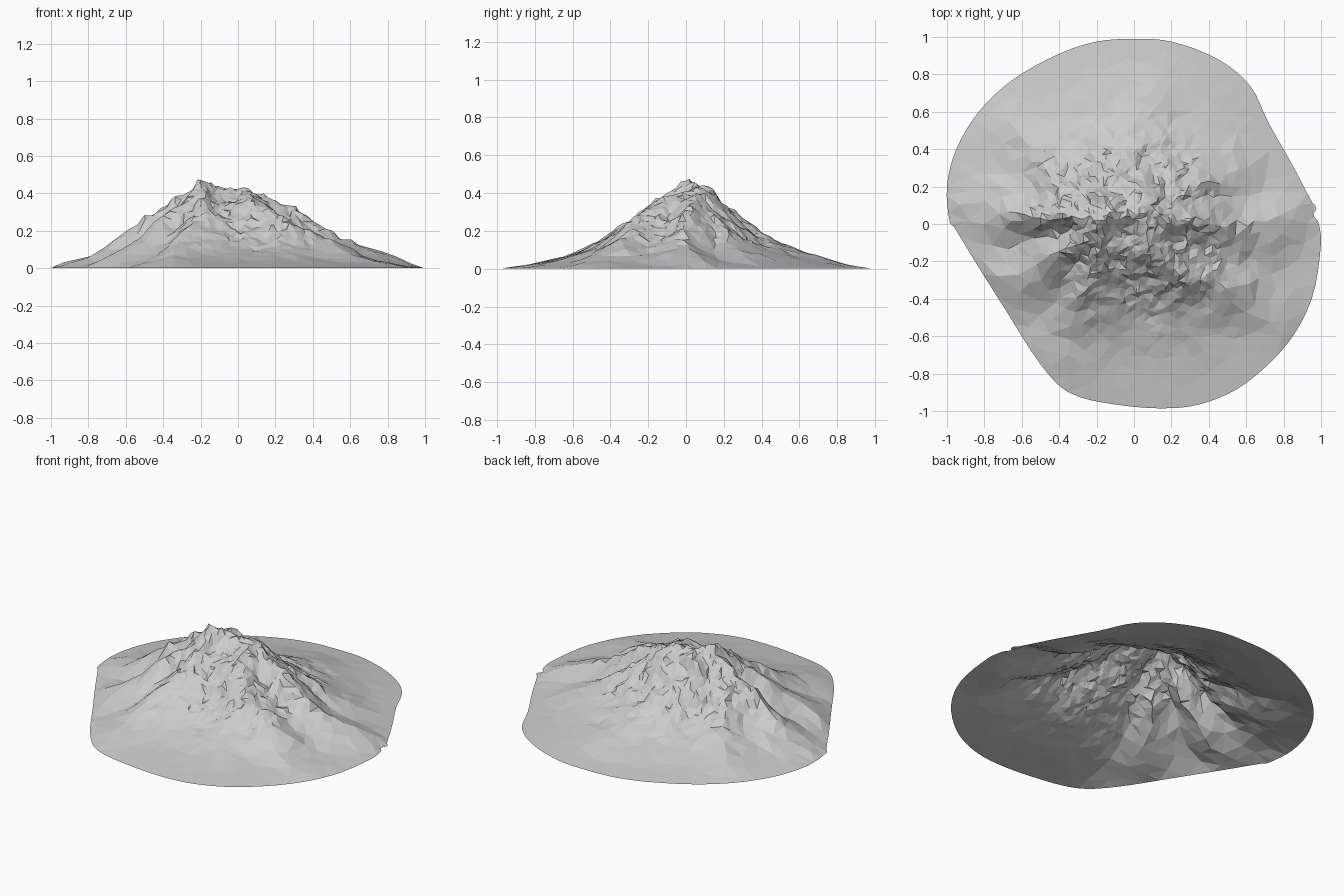
import bpy, bmesh, math, random
from mathutils import Vector, noise
from mathutils.geometry import delaunay_2d_cdt, interpolate_bezier

if "Cube" in bpy.data.objects:
    bpy.data.objects.remove(bpy.data.objects["Cube"])

random.seed(7)

# Foot outline, counter-clockwise as seen from above
OUTLINE = [(1.0, -.1), (.985, .01), (.96, .05), (.975, .085), (.95, .12), (.85, .31), (.72, .54),
           (.62, .74), (.45, .88), (.2, .975), (0, .99), (-.2, .975), (-.4, .91), (-.65, .77),
           (-.83, .6), (-.95, .4), (-1.0, .2), (-.985, .01), (-.96, -.02), (-.85, -.2), (-.68, -.47),
           (-.5, -.75), (-.35, -.9), (-.1, -.965), (.2, -.985), (.4, -.95), (.6, -.85), (.82, -.64),
           (.95, -.4)]
CENTRE = Vector((-.03, .02))

# Ridge lines: (x, y, crest height)
RIDGES = [
    # summit crest and long east ridge
    [(-.21, 0, .47), (-.12, .06, .435), (.02, .08, .425), (.12, .06, .40), (.22, .03, .365),
     (.3, .01, .33), (.4, 0, .25), (.5, -.02, .19), (.7, 0, .12), (.85, .05, .055), (.97, .08, 0)],
    # west ridge
    [(-.21, 0, .455), (-.3, .04, .39), (-.4, .06, .33), (-.5, .04, .275), (-.6, .05, .195),
     (-.7, .08, .125), (-.85, .1, .05)],
    # west-south-west spur
    [(-.21, 0, .455), (-.3, -.1, .345), (-.42, -.19, .25), (-.53, -.27, .16), (-.66, -.34, .07)],
    # south-west spur
    [(-.21, 0, .455), (-.18, -.1, .40), (-.2, -.2, .33), (-.25, -.35, .235), (-.3, -.5, .15), (-.32, -.65, .065)],
    # south-east spur
    [(.05, .06, .42), (.08, -.1, .385), (.2, -.2, .30), (.35, -.29, .22), (.55, -.37, .13), (.7, -.45, .05)],
    # north spur
    [(-.12, .06, .435), (-.13, .14, .43), (-.12, .19, .34), (-.05, .31, .25), (.03, .44, .165), (.08, .6, .09)],
    # north-west and north-east spurs
    [(-.3, .04, .39), (-.38, .17, .27), (-.48, .33, .16), (-.58, .45, .08)],
    [(.15, .06, .39), (.22, .16, .30), (.36, .22, .20), (.5, .28, .11)],
]
# Gentle skirt: (fraction of the way to the foot, height)
SKIRT = [(0, .36), (.12, .325), (.25, .235), (.4, .15), (.55, .09), (.7, .05), (.85, .02), (1, 0), (9, 0)]


def smooth_loop(pts, n=4):
    out, k = [], len(pts)
    P = [Vector(p) for p in pts]
    for i in range(k):
        a, b, c, d = (P[(i + j) % k] for j in (-1, 0, 1, 2))
        step = (c - b).length
        tb, tc = (c - a).normalized() * step / 3, (d - b).normalized() * step / 3
        out += interpolate_bezier(b, b + tb, c - tc, c, n + 1)[:-1]
    return [Vector(p[:2]) for p in out]


rim = smooth_loop(OUTLINE)


def foot_fraction(p):
    """0 at the centre, 1 on the outline."""
    d = p - CENTRE
    for a, b in zip(rim, rim[1:] + rim[:1]):
        a, b = a - CENTRE, b - CENTRE
        area = a.x * b.y - a.y * b.x
        u = (d.x * b.y - d.y * b.x) / area
        v = (a.x * d.y - a.y * d.x) / area
        if u >= -1e-6 and v >= -1e-6:
            return u + v
    return 1


def skirt_height(t):
    for (t0, h0), (t1, h1) in zip(SKIRT, SKIRT[1:]):
        if t <= t1:
            return h0 + (h1 - h0) * (t - t0) / (t1 - t0)
    return 0


def nearest_on_ridge(p, ridge):
    best = (9, 0)
    for a, b in zip(ridge, ridge[1:]):
        A, B = Vector(a[:2]), Vector(b[:2])
        s = max(0, min(1, (p - A).dot(B - A) / (B - A).length_squared))
        best = min(best, ((p - A.lerp(B, s)).length, a[2] + (b[2] - a[2]) * s))
    return best


def height(p):
    t = foot_fraction(p)
    base = skirt_height(t)
    # bend the ridge lines so they wander
    w = p + noise.noise_vector(Vector((p.x, p.y, 2)) * 6).xy * .035
    h = base
    for ridge in RIDGES:
        d, crest = nearest_on_ridge(w, ridge)
        h = max(h, base + max(0, crest - base) * math.exp(-(d / .125) ** 1.5))
    # crags grow with altitude and vanish at the foot
    rough = min(1, h / .22) * min(1, (1 - t) * 4)
    q = Vector((p.x, p.y, 0))
    crag = .012 * noise.noise(q * 7) + .02 * noise.noise(q * 17) + .014 * noise.noise(q * 35)
    gully = -.022 * abs(noise.noise(q * 6 + Vector((5, 3, 1))))
    h += rough * (crag + gully + .005) + .006 * noise.noise(q * 5) * min(1, (1 - t) * 6)
    return max(.002, min(.465, h)) if t < .995 else 0


# Scatter points: dense on the crags, sparse on the lower slopes
points, cells = list(rim), {}
for _ in range(22000):
    p = Vector((random.uniform(-1, 1), random.uniform(-1, 1)))
    t = foot_fraction(p)
    if t > .955:
        continue
    gap = .019 if t < .42 else .019 + (t - .42) * .13
    cx, cy = int(p.x // .1), int(p.y // .1)
    near = [q for i in (-1, 0, 1) for j in (-1, 0, 1) for q in cells.get((cx + i, cy + j), [])]
    if all((p - q).length > gap for q in near):
        cells.setdefault((cx, cy), []).append(p)
        points.append(p)

n = len(rim)
verts, _, faces, *_ = delaunay_2d_cdt(points, [(i, (i + 1) % n) for i in range(n)], [list(range(n))], 1, 1e-5)

# Faceted open mountain surface
PEAK = Vector((-.215, .0))
top = min(range(len(verts)), key=lambda i: (verts[i] - PEAK).length)
bm = bmesh.new()
bv = []
for i, v in enumerate(verts):
    z = .475 if i == top else height(v)
    push = noise.noise_vector(Vector((v.x, v.y, 0)) * 19) * .02 * min(1, z / .2)
    bv.append(bm.verts.new((v.x + push.x, v.y + push.y, z)))
for f in faces:
    bm.faces.new([bv[i] for i in f])
bm.normal_update()
if sum(f.normal.z for f in bm.faces) < 0:
    bmesh.ops.reverse_faces(bm, faces=bm.faces[:])
mesh = bpy.data.meshes.new("mountain")
bm.to_mesh(mesh)
bm.free()
bpy.context.collection.objects.link(bpy.data.objects.new("mountain", mesh))
